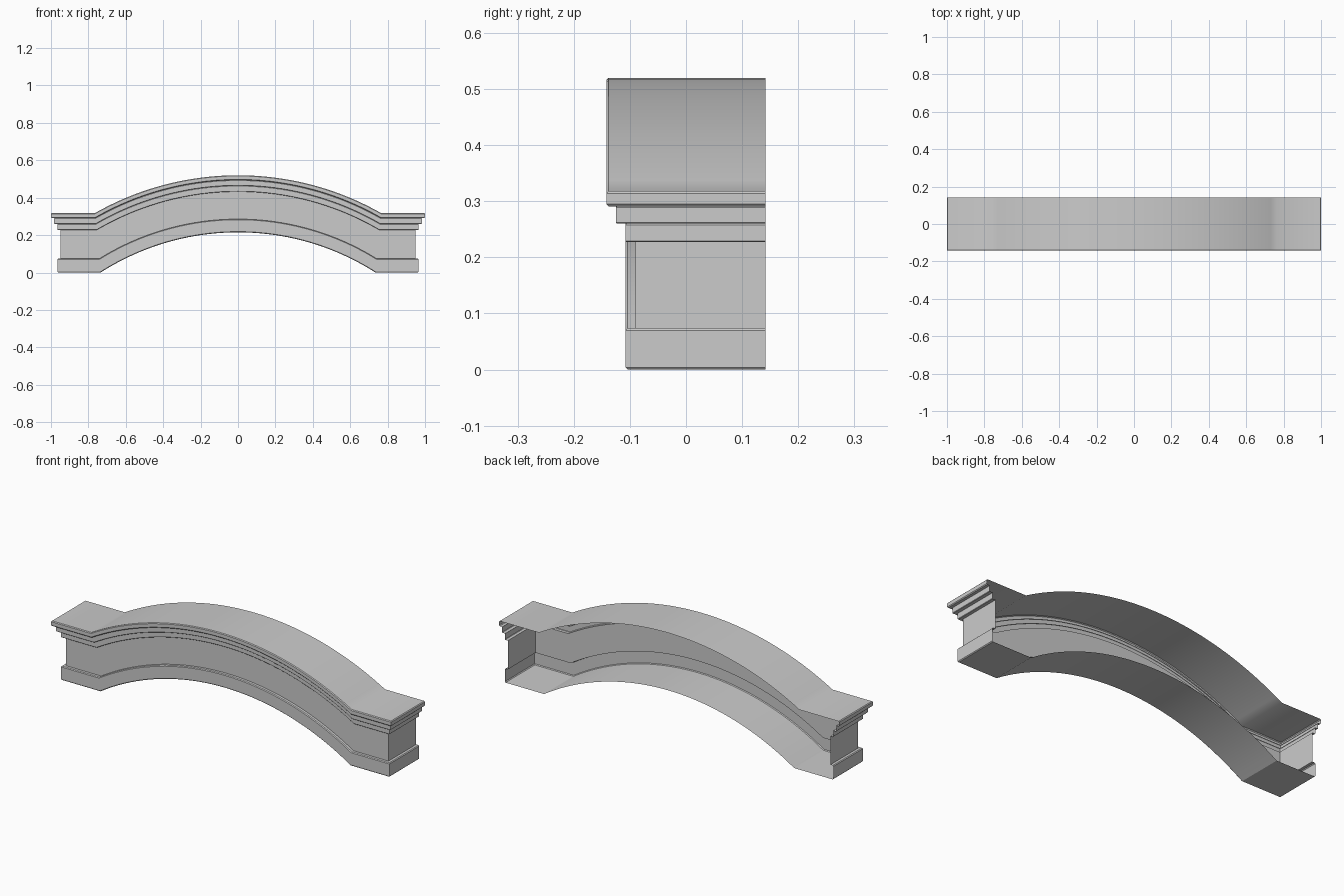
import bpy, bmesh, math

if "Cube" in bpy.data.objects:
    bpy.data.objects.remove(bpy.data.objects["Cube"])

BACK = 0.142          # open back plane
ARC = 40              # segments along the arch
WALL_X, WALL_Y = 0.948, -0.09


def front_line(out, z):
    """Front edge of one moulding line: flat end, arch, flat end."""
    t = z / 0.318
    kink = 0.735 + 0.03 * t
    rise = 0.215 - 0.013 * t
    x_end, y = WALL_X + out, WALL_Y - out
    r = (kink ** 2 + rise ** 2) / (2 * rise)
    a = math.asin(kink / r)
    pts = [(-x_end, y, z)]
    for i in range(ARC + 1):
        b = -a + 2 * a * i / ARC
        pts.append((r * math.sin(b), y, z + rise - r + r * math.cos(b)))
    pts.append((x_end, y, z))
    return pts


def moulding(name, profile, cap=None):
    """Sweep a profile of (outset, height) along the arch and both returns."""
    bm = bmesh.new()
    rows = []
    for out, z in profile:
        f = front_line(out, z)
        line = [(f[0][0], BACK, z)] + f + [(f[-1][0], BACK, z)]
        rows.append([bm.verts.new(p) for p in line])
    for lo, hi in zip(rows, rows[1:]):
        for j in range(len(lo) - 1):
            bm.faces.new((lo[j], lo[j + 1], hi[j + 1], hi[j]))
    # top or underside running to the open back
    if cap:
        row = rows[-1] if cap == "top" else rows[0]
        front = row[1:-1]
        mid = [bm.verts.new((v.co.x, BACK, v.co.z)) for v in front[1:-1]]
        back = [row[0]] + mid + [row[-1]]
        for j in range(len(front) - 1):
            quad = [front[j], front[j + 1], back[j + 1], back[j]]
            bm.faces.new(quad if cap == "top" else quad[::-1])
    me = bpy.data.meshes.new(name)
    bm.to_mesh(me)
    bm.free()
    ob = bpy.data.objects.new(name, me)
    bpy.context.collection.objects.link(ob)
    bpy.context.view_layer.objects.active = ob
    ob.select_set(True)
    bpy.ops.object.shade_smooth_by_angle(angle=math.radians(30))
    ob.select_set(False)
    return ob


def step(out, z0, z1, e=0.004):
    """One projecting band with eased edges."""
    return [(out - e, z0), (out, z0 + e), (out, z1 - e), (out - e, z1)]


# lower band with underside
moulding("base_band", step(0.018, 0.0, 0.074) + [(0, 0.074)], "bottom")
# recessed plain wall
moulding("plain_wall", [(0, 0.074), (0, 0.227)])
# three-step cornice with top surface
moulding("stepped_cornice",
         [(0, 0.227)] + step(0.018, 0.227, 0.260, 0.002)
         + step(0.035, 0.260, 0.291, 0.002)
         + step(0.052, 0.291, 0.318), "top")
